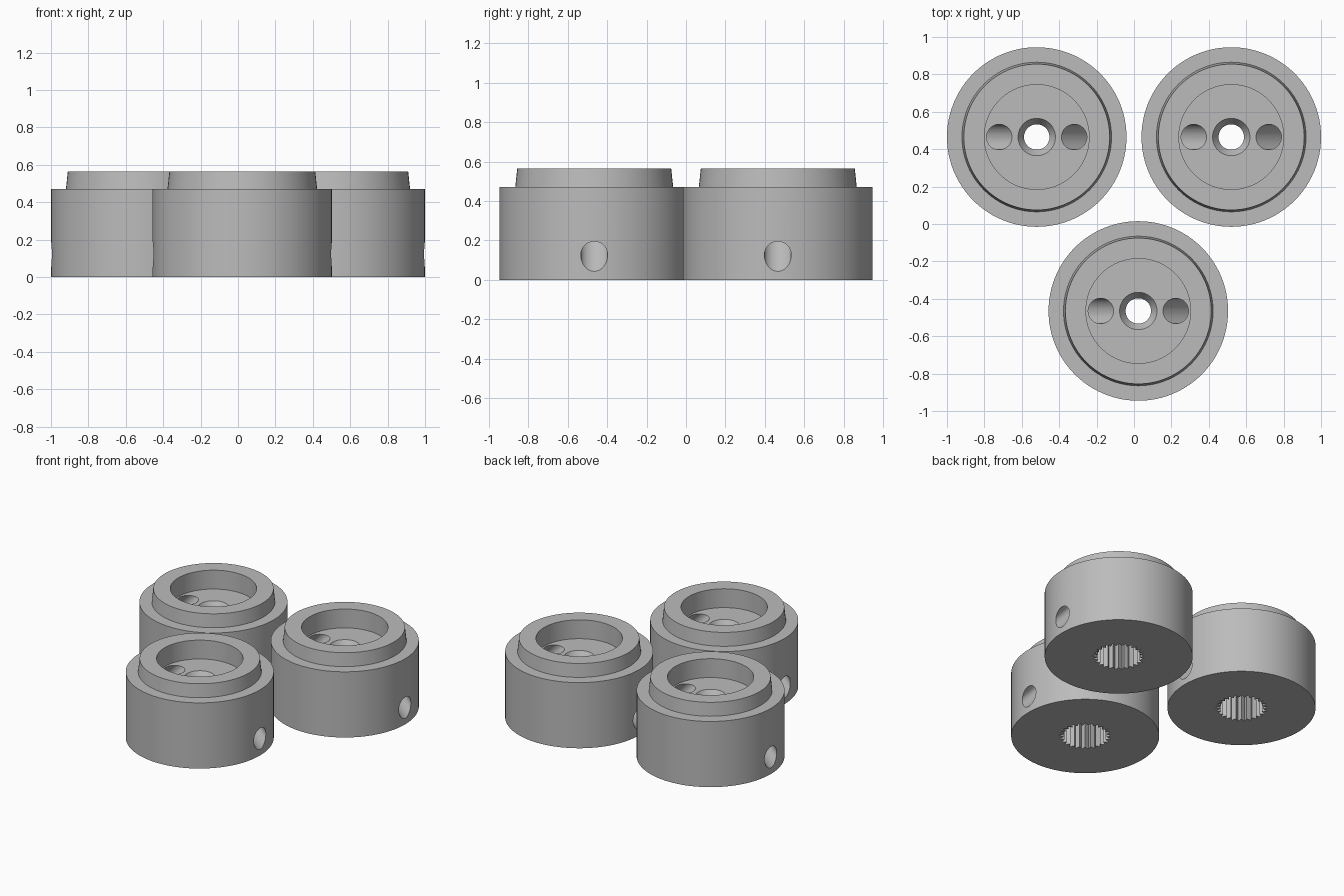
import bpy
import bmesh
from math import cos, sin, pi, radians

SEGMENTS = 96

cube = bpy.data.objects.get("Cube")
if cube:
    bpy.data.objects.remove(cube, do_unlink=True)

grey = bpy.data.materials.new("plain grey")
grey.use_nodes = True
colour = (0.5, 0.5, 0.5, 1)
grey.diffuse_color = colour
grey.node_tree.nodes["Principled BSDF"].inputs["Base Color"].default_value = colour


def make_object(name, bm):
    bmesh.ops.recalc_face_normals(bm, faces=bm.faces)
    mesh = bpy.data.meshes.new(name)
    bm.to_mesh(mesh)
    bm.free()
    mesh.materials.append(grey)
    obj = bpy.data.objects.new(name, mesh)
    bpy.context.collection.objects.link(obj)
    return obj


def skin(bm, rings, closed=False):
    """Join equal rings of points into a tube, or a solid with end caps."""
    loops = [[bm.verts.new(p) for p in ring] for ring in rings]
    n = len(loops[0])
    pairs = list(zip(loops, loops[1:]))
    if closed:
        pairs.append((loops[-1], loops[0]))
    else:
        bm.faces.new(loops[0])
        bm.faces.new(loops[-1])
    for a, b in pairs:
        for i in range(n):
            j = (i + 1) % n
            bm.faces.new((a[i], a[j], b[j], b[i]))


def circle(radius, z, x=0, count=SEGMENTS):
    return [(x + radius * cos(2 * pi * i / count),
             radius * sin(2 * pi * i / count), z) for i in range(count)]


# Turned body: outer wall, tapered collar, recess, countersink and bore
profile = [(0.48, 0), (0.48, 0.47), (0.40, 0.47), (0.39, 0.565),
           (0.28, 0.565), (0.28, 0.43), (0.10, 0.43), (0.068, 0.38), (0.068, 0)]
bm = bmesh.new()
skin(bm, [circle(r, z) for r, z in profile], closed=True)
hub = make_object("hub_right", bm)

cutters = []

# Slanted channels from the recess floor out through each side
for side in (-1, 1):
    bm = bmesh.new()
    skin(bm, [circle(0.068, z, side * (0.2 + (0.43 - z) * 0.9), 48)
              for z in (0.01, 0.5)])
    cutters.append(make_object("channel_cutter", bm))

# Toothed socket in the underside
TEETH = 25


def toothed_ring(z):
    points = []
    for i in range(TEETH * 2):
        a = pi * i / TEETH
        r = 0.17 if i % 2 else 0.14
        points.append((r * cos(a), r * sin(a), z))
    return points


bm = bmesh.new()
skin(bm, [toothed_ring(-0.05), toothed_ring(0.25)])
cutters.append(make_object("socket_cutter", bm))

for cutter in cutters:
    cutter.hide_render = True
    mod = hub.modifiers.new("cut", 'BOOLEAN')
    mod.operation = 'DIFFERENCE'
    mod.solver = 'EXACT'
    mod.object = cutter

# Bake the cuts, then smooth the round walls and keep the edges crisp
bpy.context.view_layer.update()
graph = bpy.context.evaluated_depsgraph_get()
mesh = bpy.data.meshes.new_from_object(hub.evaluated_get(graph))
mesh.name = "hub"
hub.modifiers.clear()
hub.data = mesh
mesh.shade_smooth()
mesh.set_sharp_from_angle(angle=radians(25))
for cutter in cutters:
    bpy.data.objects.remove(cutter, do_unlink=True)

# Three identical hubs
hub.location = (-0.52, 0.465, 0)
for name, x, y in (("hub_left", 0.52, 0.465), ("hub_front", 0.023, -0.465)):
    copy = bpy.data.objects.new(name, mesh)
    copy.location = (x, y, 0)
    bpy.context.collection.objects.link(copy)
